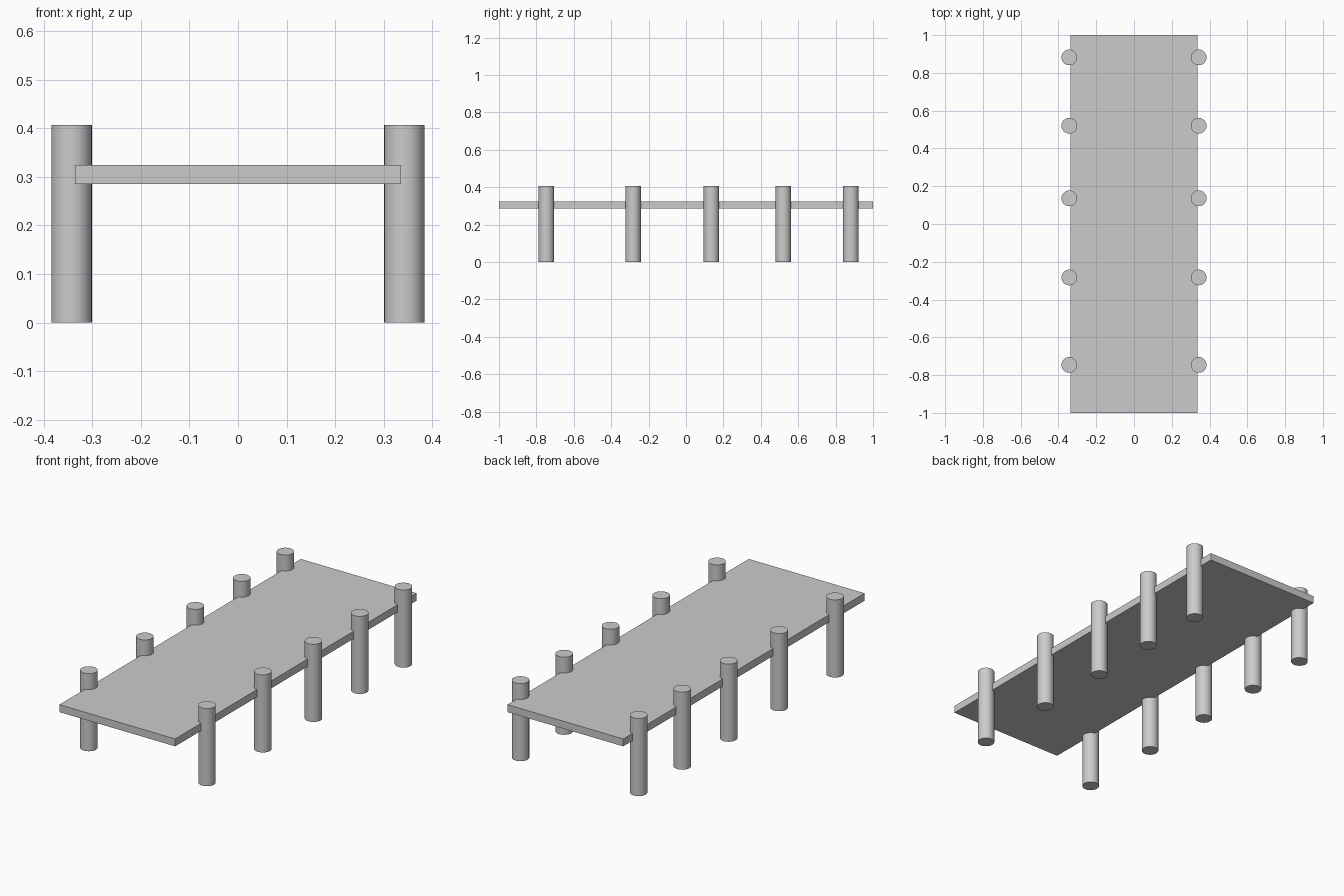
import bpy

if "Cube" in bpy.data.objects:
    bpy.data.objects.remove(bpy.data.objects["Cube"])

DECK_X, DECK_BOTTOM, DECK_TOP = 0.336, 0.285, 0.324
POST_X, POST_R, POST_H = 0.3425, 0.0415, 0.407
POST_ROWS = [-0.746, -0.283, 0.136, 0.520, 0.882]

# Deck slab
bpy.ops.mesh.primitive_cube_add(size=1, location=(0, 0, (DECK_BOTTOM + DECK_TOP) / 2))
deck = bpy.context.object
deck.name = "deck"
deck.scale = (2 * DECK_X, 2, DECK_TOP - DECK_BOTTOM)
bpy.ops.object.transform_apply(location=False, rotation=False, scale=True)


def add_post(name, x, y):
    bpy.ops.mesh.primitive_cylinder_add(vertices=48, radius=POST_R, depth=POST_H,
                                        location=(x, y, POST_H / 2))
    bpy.context.object.name = name
    bpy.ops.object.shade_smooth_by_angle()


# Round posts in pairs, growing closer together toward the back
for i, y in enumerate(POST_ROWS, 1):
    for side, sign in (("left", -1), ("right", 1)):
        add_post(f"{side}_post_{i}", sign * POST_X, y)
